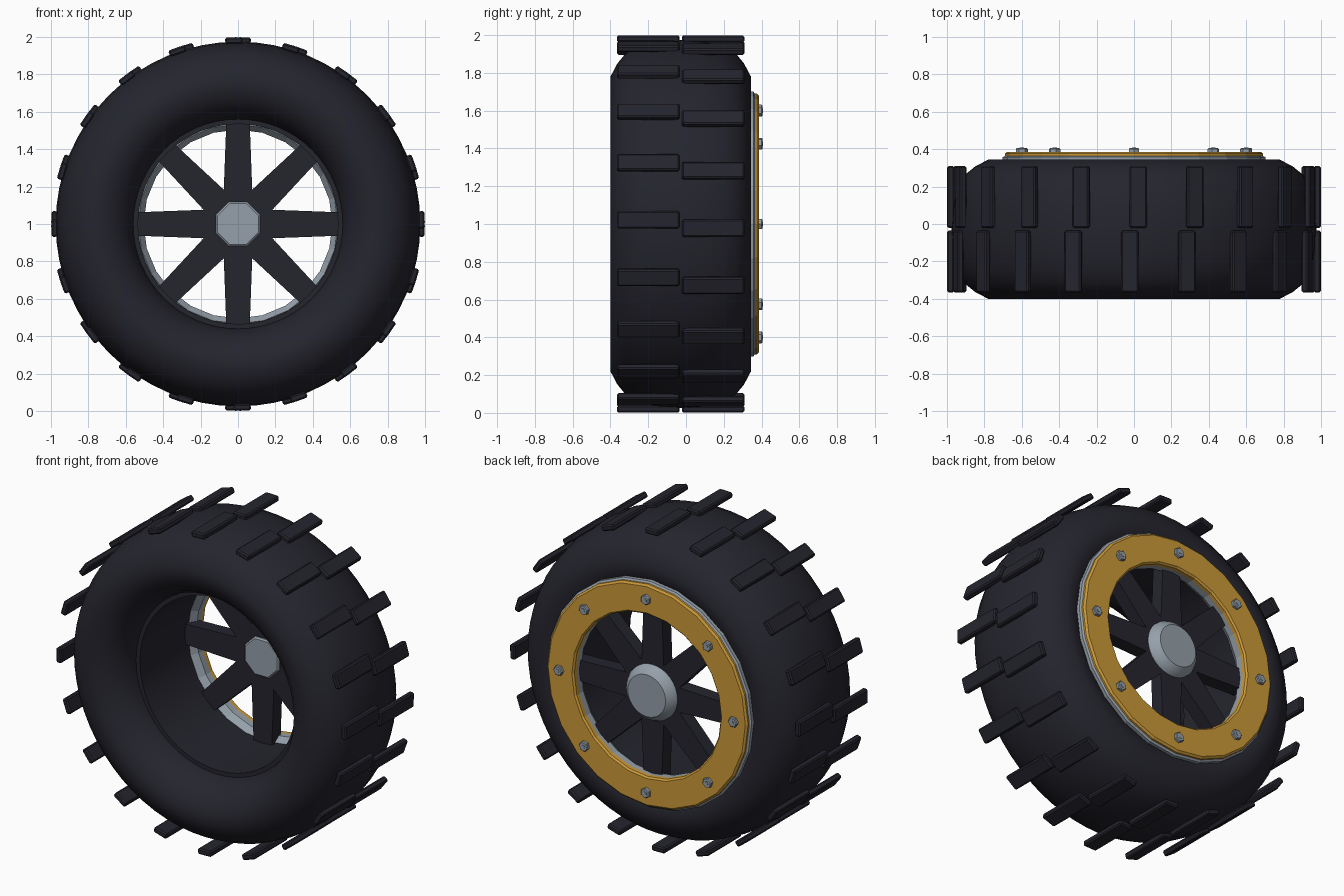
import bpy, bmesh, math
from mathutils import Matrix, Vector

if "Cube" in bpy.data.objects:
    bpy.data.objects.remove(bpy.data.objects["Cube"])

CENTRE = Vector((0, 0, 1))


def material(name, rgb):
    m = bpy.data.materials.new(name)
    m.use_nodes = True
    m.diffuse_color = (*rgb, 1)
    m.node_tree.nodes["Principled BSDF"].inputs["Base Color"].default_value = (*rgb, 1)
    return m


RUBBER = material("dark rubber", (0.018, 0.018, 0.027))
STEEL = material("steel grey", (0.30, 0.35, 0.40))
GOLD = material("gold", (0.60, 0.32, 0.04))


def finish(bm, name, mat, smooth=None):
    bmesh.ops.remove_doubles(bm, verts=bm.verts, dist=1e-5)
    bmesh.ops.recalc_face_normals(bm, faces=bm.faces)
    mesh = bpy.data.meshes.new(name)
    bm.to_mesh(mesh)
    bm.free()
    mesh.materials.append(mat)
    ob = bpy.data.objects.new(name, mesh)
    ob.location = CENTRE
    bpy.context.collection.objects.link(ob)
    if smooth:
        bpy.ops.object.select_all(action="DESELECT")
        ob.select_set(True)
        bpy.context.view_layer.objects.active = ob
        bpy.ops.object.shade_smooth_by_angle(angle=math.radians(smooth))
    return ob


def lathe(name, profile, sides, mat, smooth=None, closed=True, turn=0.0):
    """Spin a (radius, y) profile around the wheel axle."""
    bm = bmesh.new()
    rings = []
    for i in range(sides):
        a = turn + math.tau * i / sides
        rings.append([bm.verts.new((r * math.cos(a), y, r * math.sin(a))) for r, y in profile])
    count = len(profile)
    for i in range(sides):
        here, there = rings[i], rings[(i + 1) % sides]
        for j in range(count if closed else count - 1):
            k = (j + 1) % count
            bm.faces.new((here[j], there[j], there[k], here[k]))
    return finish(bm, name, mat, smooth)


def ring_copies(ob, name, count, start=0.0):
    """Repeat a part around the axle; the source becomes the first copy."""
    for i in range(count):
        part = ob if i == 0 else ob.copy()
        part.name = f"{name}_{i + 1}"
        if i:
            bpy.context.collection.objects.link(part)
        part.matrix_world = (Matrix.Translation(CENTRE)
                             @ Matrix.Rotation(-start - math.tau * i / count, 4, "Y"))


# Tyre: half a section mirrored about its own middle plane
MID = -0.028
half = [(0.56, 0.17), (0.575, 0.235), (0.61, 0.295), (0.665, 0.345), (0.72, 0.366),
        (0.78, 0.372), (0.85, 0.335), (0.905, 0.29), (0.945, 0.21), (0.968, 0.11)]
section = ([(r, MID - y) for r, y in half] + [(0.975, MID)]
           + [(r, MID + y) for r, y in reversed(half)])
lathe("tyre", section, 64, RUBBER, 50)

# Tread blocks: two staggered rows
for side, row in ((-1, "front_tread"), (1, "back_tread")):
    bm = bmesh.new()
    bmesh.ops.create_cube(bm, size=1)
    bmesh.ops.scale(bm, vec=(0.036, 0.33, 0.092), verts=bm.verts)
    bmesh.ops.translate(bm, vec=(0.98, MID + side * 0.172, 0), verts=bm.verts)
    bmesh.ops.bevel(bm, geom=bm.edges[:], offset=0.008, segments=1, affect="EDGES")
    block = finish(bm, row, RUBBER)
    ring_copies(block, row, 20, math.radians(-1.3 * side))

# Rim barrel, bead lock ring and its clamp
lathe("rim_barrel", [(0.535, -0.2), (0.562, -0.2), (0.562, 0.33), (0.535, 0.33)], 48, RUBBER, 40)
lathe("rim_flange", [(0.534, 0.27), (0.505, 0.31), (0.505, 0.352), (0.68, 0.37),
                     (0.702, 0.357), (0.702, 0.335), (0.56, 0.3)], 24, STEEL)
lathe("clamp_ring", [(0.505, 0.351), (0.505, 0.376), (0.515, 0.386), (0.678, 0.386),
                     (0.69, 0.376), (0.69, 0.36)], 24, GOLD)

# Spokes: tapered bars, wider at the hub
bm = bmesh.new()
bmesh.ops.create_cube(bm, size=1)
for v in bm.verts:
    outer = v.co.x > 0
    v.co = Vector((0.545 if outer else 0.08,
                   0.285 + v.co.y * 0.085,
                   v.co.z * (0.125 if outer else 0.16)))
spoke = finish(bm, "spoke", RUBBER)
ring_copies(spoke, "spoke", 8)

# Hub: octagonal front boss, round domed back cap
lathe("hub_boss", [(0, 0.228), (0.118, 0.228), (0.128, 0.236), (0.128, 0.34), (0, 0.34)],
      8, STEEL, closed=False, turn=math.pi / 8)
lathe("hub_cap", [(0, 0.31), (0.172, 0.31), (0.172, 0.335), (0.158, 0.362),
                  (0.13, 0.386), (0, 0.386)], 32, STEEL, 25, closed=False)

# Clamp bolts: hex heads with a small raised pin
bolt = lathe("bolt", [(0, 0.38), (0.032, 0.38), (0.032, 0.4), (0.027, 0.405),
                      (0.012, 0.405), (0.012, 0.408), (0, 0.408)], 6, STEEL, closed=False)
bolt.data.transform(Matrix.Translation((0.6, 0, 0)))
ring_copies(bolt, "bolt", 8)
